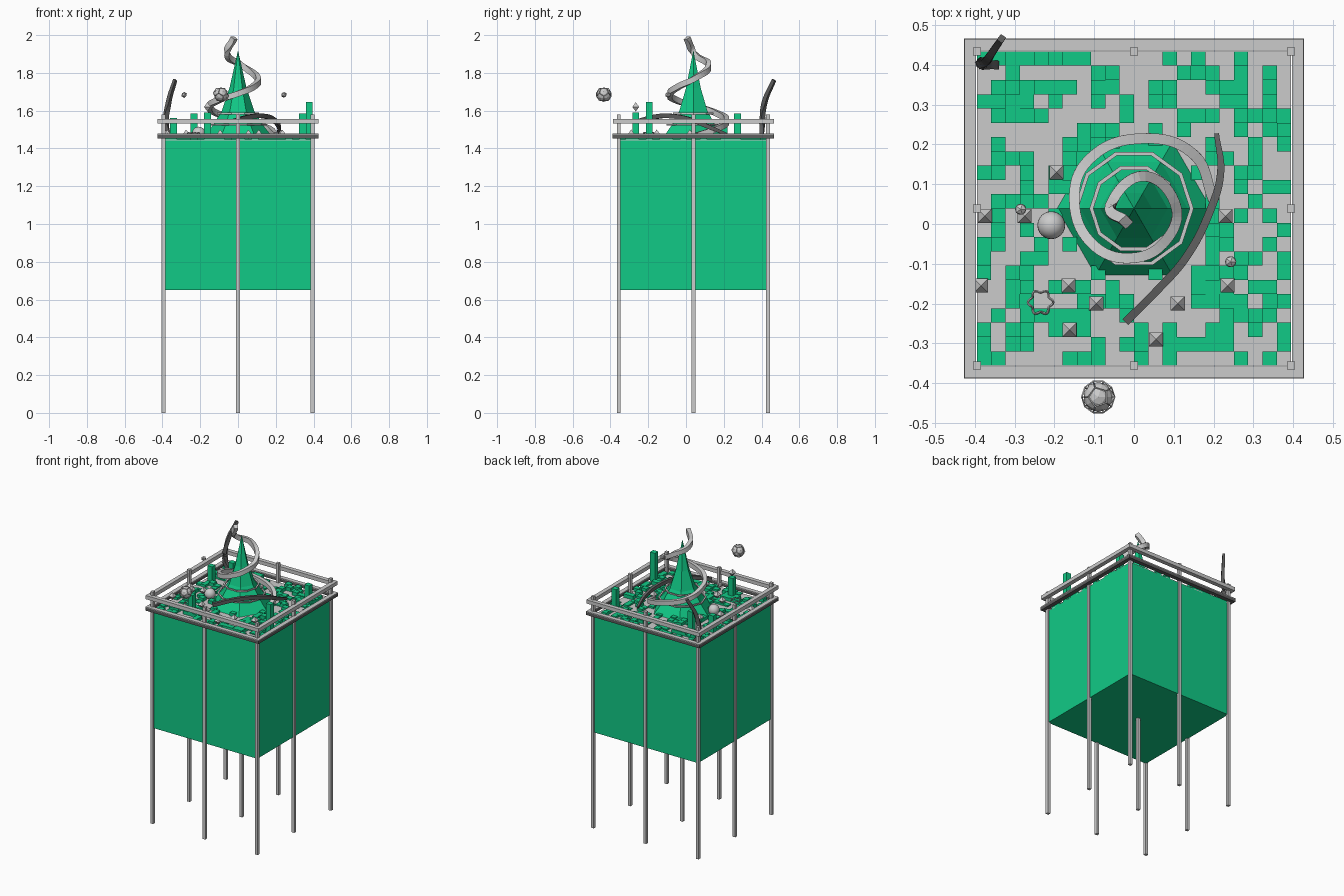
import bpy, bmesh, math, random
from mathutils import Vector, Matrix

if "Cube" in bpy.data.objects:
    bpy.data.objects.remove(bpy.data.objects["Cube"])

random.seed(4)
CY = 0.039          # tower centre in y
H = 0.395           # half width of the tower


def material(name, col):
    m = bpy.data.materials.new(name)
    m.diffuse_color = (*col, 1)
    m.use_nodes = True
    m.node_tree.nodes["Principled BSDF"].inputs["Base Color"].default_value = m.diffuse_color
    return m


GREEN = material("green", (0.0055, 0.59, 0.24))
DARK = material("dark_grey", (0.11, 0.11, 0.11))


def finish(bm, name, mat=None):
    me = bpy.data.meshes.new(name)
    bm.to_mesh(me)
    bm.free()
    ob = bpy.data.objects.new(name, me)
    bpy.context.collection.objects.link(ob)
    if mat:
        me.materials.append(mat)
    return ob


def add_box(bm, x0, x1, y0, y1, z0, z1):
    m = Matrix.Translation(((x0 + x1) / 2, (y0 + y1) / 2, (z0 + z1) / 2))
    bmesh.ops.create_cube(bm, size=1, matrix=m @ Matrix.Diagonal((x1 - x0, y1 - y0, z1 - z0, 1)))


def rect_profile(name, w, h):
    cu = bpy.data.curves.new(name, 'CURVE')
    sp = cu.splines.new('POLY')
    sp.points.add(3)
    for p, (a, b) in zip(sp.points, ((-1, -1), (1, -1), (1, 1), (-1, 1))):
        p.co = (a * w, b * h, 0, 1)
    sp.use_cyclic_u = True
    ob = bpy.data.objects.new(name, cu)
    bpy.context.collection.objects.link(ob)
    ob.hide_render = True
    ob.hide_viewport = True
    return ob


def tube(name, pts, r, mat=None, taper=None, sub=8, profile=None):
    cu = bpy.data.curves.new(name, 'CURVE')
    cu.dimensions = '3D'
    cu.resolution_u = sub
    cu.use_fill_caps = True
    cu.twist_mode = 'Z_UP'
    if profile:
        cu.bevel_mode = 'OBJECT'
        cu.bevel_object = profile
    else:
        cu.bevel_depth = r
        cu.bevel_resolution = 0
    sp = cu.splines.new('BEZIER')
    sp.use_smooth = False
    sp.bezier_points.add(len(pts) - 1)
    for i, (b, p) in enumerate(zip(sp.bezier_points, pts)):
        b.co = p
        b.handle_left_type = b.handle_right_type = 'AUTO'
        if taper:
            b.radius = taper[i]
    ob = bpy.data.objects.new(name, cu)
    bpy.context.collection.objects.link(ob)
    if mat:
        cu.materials.append(mat)
    return ob


# tower body and grey roof deck
bm = bmesh.new()
add_box(bm, -H, H, CY - H, CY + H, 0.65, 1.443)
finish(bm, "tower_body", GREEN)
bm = bmesh.new()
add_box(bm, -H, H, CY - H, CY + H, 1.443, 1.447)
finish(bm, "roof_deck")

# nine posts
bm = bmesh.new()
for i in (-1, 0, 1):
    for j in (-1, 0, 1):
        x, y = i * H, CY + j * H
        add_box(bm, x - 0.01, x + 0.01, y - 0.01, y + 0.01, 0, 1.58)
finish(bm, "posts")


# railing and lower cornice
def frame(name, inner, outer, z0, z1, mat=None):
    bm = bmesh.new()
    for s in (-1, 1):
        a, b = sorted((s * inner, s * outer))
        add_box(bm, -outer, outer, CY + a, CY + b, z0, z1)
        add_box(bm, a, b, CY - inner, CY + inner, z0, z1)
    finish(bm, name, mat)


frame("upper_rail", 0.397, 0.426, 1.531, 1.556)
frame("lower_rail", 0.399, 0.427, 1.453, 1.473, DARK)
frame("lower_rail_cap", 0.397, 0.427, 1.473, 1.478)

# roof tiles on a 22 x 22 grid, a few grown into columns
N = 22
C = 2 * H / N
COLUMNS = {(1, 15): 1.56, (4, 17): 1.585, (6, 2): 1.59, (20, 17): 1.585, (21, 4): 1.645}
bm = bmesh.new()
for i in range(N):
    for j in range(N):
        x, y = -H + i * C, CY - H + j * C
        top = COLUMNS.get((i, j))
        if top is None:
            if random.random() > 0.5 or math.hypot(x + C / 2, y + C / 2 - CY) < 0.17:
                continue
            top = random.uniform(1.452, 1.472)
        add_box(bm, x, x + C, y, y + C, 1.44, top)
finish(bm, "roof_tiles", GREEN)

# six-sided concave spire
bm = bmesh.new()
prev = None
for r, z in ((0.195, 1.445), (0.135, 1.52), (0.085, 1.60), (0.045, 1.72)):
    ring = [bm.verts.new((r * math.cos(k * math.pi / 3), CY + r * math.sin(k * math.pi / 3), z))
            for k in range(6)]
    if prev:
        for k in range(6):
            bm.faces.new((prev[k], prev[(k + 1) % 6], ring[(k + 1) % 6], ring[k]))
    else:
        bm.faces.new(ring[::-1])
    prev = ring
tip = bm.verts.new((0, CY, 1.92))
for k in range(6):
    bm.faces.new((prev[k], prev[(k + 1) % 6], tip))
finish(bm, "spire", GREEN)

# thin ten-sided flat rings round the spire
for name, r, z in (("spire_ring_low", 0.145, 1.525), ("spire_ring_high", 0.107, 1.585)):
    bm = bmesh.new()
    rows = []
    for rr, zz in ((r - 0.005, z - 0.004), (r + 0.005, z - 0.004), (r + 0.005, z + 0.004), (r - 0.005, z + 0.004)):
        rows.append([bm.verts.new((rr * math.cos(k * math.pi / 5), CY + rr * math.sin(k * math.pi / 5), zz))
                     for k in range(10)])
    for q in range(4):
        a, b = rows[q], rows[(q + 1) % 4]
        for k in range(10):
            bm.faces.new((a[k], a[(k + 1) % 10], b[(k + 1) % 10], b[k]))
    bmesh.ops.recalc_face_normals(bm, faces=bm.faces)
    finish(bm, name)

# spiral ribbon and dark tendrils
ribbon = rect_profile("ribbon_profile", 0.013, 0.015)
bar = rect_profile("tendril_profile", 0.010, 0.012)
tube("spiral_ribbon", [(0.20, 0.06, 1.47), (0.15, 0.175, 1.51), (0.02, 0.215, 1.55), (-0.11, 0.165, 1.585),
                       (-0.15, 0.07, 1.62), (-0.105, -0.05, 1.655), (0, -0.085, 1.69),
                       (0.085, -0.035, 1.73), (0.105, 0.045, 1.77), (0.02, 0.12, 1.84),
                       (-0.058, 0.045, 1.90), (-0.02, 0.005, 1.985)], 0, profile=ribbon)
tube("arched_tendril", [(-0.02, -0.245, 1.545), (0.06, -0.165, 1.567), (0.13, -0.085, 1.572),
                        (0.19, 0.03, 1.55), (0.218, 0.13, 1.51), (0.208, 0.225, 1.47)], 0, DARK,
     (1, 1, 1, 1, 0.9, 0.6), profile=bar)
tube("corner_tendril", [(-0.35, 0.40, 1.455), (-0.378, 0.402, 1.50), (-0.368, 0.415, 1.64),
                        (-0.333, 0.466, 1.762)], 0, DARK, (1.1, 1.1, 1, 0.8), profile=bar)

# small eight-sided crystals
SPOTS = [(-0.375, 0.02), (-0.275, 0.02), (-0.195, 0.13), (-0.385, -0.155), (-0.165, -0.155),
         (-0.095, -0.2), (0.11, -0.2), (0.235, -0.155), (0.055, -0.29), (0.23, 0.02)]
bm = bmesh.new()
for x, y, z in [(x, y, 1.475) for x, y in SPOTS] + [(-0.162, -0.266, 1.62)]:
    for s in (-1, 1):
        m = Matrix.Translation((x, y, z + s * 0.0125)) @ Matrix.Diagonal((1, 1, s, 1))
        m = m @ Matrix.Rotation(math.pi / 4, 4, 'Z')
        bmesh.ops.create_cone(bm, cap_ends=False, segments=4, radius1=0.025, radius2=0,
                              depth=0.025, matrix=m)
bmesh.ops.remove_doubles(bm, verts=bm.verts, dist=0.0005)
bmesh.ops.recalc_face_normals(bm, faces=bm.faces)
finish(bm, "crystals")

# floating faceted orbs
for name, p, r, sub in (("left_orb", (-0.285, 0.037, 1.684), 0.016, 1),
                        ("right_orb", (0.243, -0.095, 1.684), 0.016, 1),
                        ("front_orb", (-0.09, -0.435, 1.685), 0.038, 2)):
    bpy.ops.mesh.primitive_ico_sphere_add(subdivisions=sub, radius=r, location=p)
    bpy.context.object.name = name
# pentagon wire cage round the front orb
src = bmesh.new()
bmesh.ops.create_icosphere(src, subdivisions=1, radius=1)
bm = bmesh.new()
for f in src.faces:
    bm.verts.new(f.calc_center_median().normalized() * 0.042)
src.free()
bmesh.ops.convex_hull(bm, input=bm.verts)
bmesh.ops.dissolve_limit(bm, angle_limit=0.1, verts=bm.verts, edges=bm.edges)
cage = finish(bm, "front_orb_cage")
cage.location = (-0.09, -0.435, 1.685)
cage.modifiers.new("wire", 'WIREFRAME').thickness = 0.004

# smooth ball
bpy.ops.mesh.primitive_uv_sphere_add(segments=24, ring_count=12, radius=0.035, location=(-0.208, -0.003, 1.48))
bpy.context.object.name = "ball"
bpy.ops.object.shade_smooth()

# wavy loop
pts = []
for k in range(24):
    t, w = k * math.pi / 12, k * 2 * math.pi / 4
    r = 0.028 + 0.004 * math.cos(w)
    pts.append((r * math.cos(t) - 0.235, r * math.sin(t) - 0.197, 1.48 + 0.004 * math.sin(w)))
loop = tube("wavy_loop", pts, 0.003, sub=2)
loop.data.splines[0].use_cyclic_u = True
